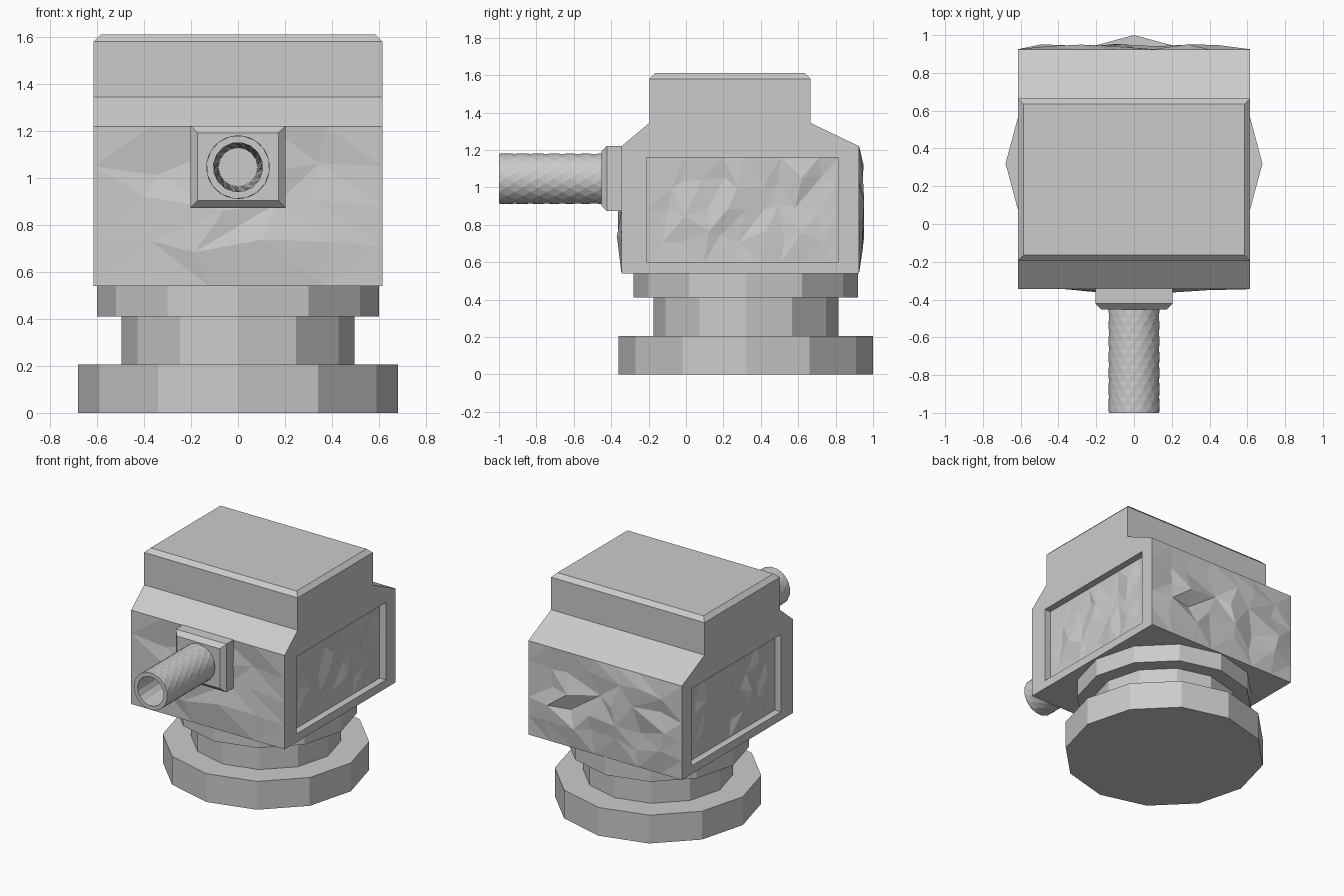
import bpy, bmesh, math, random
from mathutils import Vector

if "Cube" in bpy.data.objects:
    bpy.data.objects.remove(bpy.data.objects["Cube"])

random.seed(4)


def finish(name, bm, weld=True):
    if weld:
        bmesh.ops.remove_doubles(bm, verts=bm.verts, dist=0.0001)
    mesh = bpy.data.meshes.new(name)
    bm.to_mesh(mesh)
    bm.free()
    obj = bpy.data.objects.new(name, mesh)
    bpy.context.collection.objects.link(obj)
    return obj


def loft(bm, loops, start=True, end=True):
    """Skin a row of equal-length closed loops."""
    rings = [[bm.verts.new(p) for p in loop] for loop in loops]
    n = len(rings[0])
    for a, b in zip(rings, rings[1:]):
        for i in range(n):
            j = (i + 1) % n
            bm.faces.new((a[i], a[j], b[j], b[i]))
    if start:
        bm.faces.new(rings[0][::-1])
    if end:
        bm.faces.new(rings[-1])


def rough_panel(bm, origin, u, v, nu, nv, low, high):
    """Uneven triangulated panel with a straight border."""
    origin, u, v = Vector(origin), Vector(u), Vector(v)
    normal = u.cross(v).normalized()
    grid = []
    for j in range(nv + 1):
        row = []
        for i in range(nu + 1):
            s, t, d = i / nu, j / nv, 0
            if 0 < i < nu and 0 < j < nv:
                s += random.uniform(-0.3, 0.3) / nu
                t += random.uniform(-0.3, 0.3) / nv
                d = random.uniform(low, high)
            row.append(bm.verts.new(origin + u * s + v * t + normal * d))
        grid.append(row)
    for j in range(nv):
        for i in range(nu):
            a, b = grid[j][i], grid[j][i + 1]
            c, d = grid[j + 1][i + 1], grid[j + 1][i]
            if random.random() < 0.5:
                bm.faces.new((a, b, c))
                bm.faces.new((a, c, d))
            else:
                bm.faces.new((a, b, d))
                bm.faces.new((b, c, d))


# Stepped twelve-sided pedestal
for name, r, z0, z1 in (("base_disc", 0.68, 0, 0.205),
                        ("pedestal_neck", 0.495, 0.205, 0.41),
                        ("upper_collar", 0.6, 0.41, 0.54)):
    bm = bmesh.new()
    loft(bm, [[(r * math.cos(math.tau * i / 12),
                0.32 + r * math.sin(math.tau * i / 12), z) for i in range(12)]
              for z in (z0, z1)])
    finish(name, bm)

# Housing: sloped shoulders and raised top with a chamfer
W, F, B, Z0, Z1 = 0.615, -0.345, 0.925, 0.54, 1.22


def rect_z(x, y0, y1, z):
    return [(-x, y0, z), (x, y0, z), (x, y1, z), (-x, y1, z)]


bm = bmesh.new()
loft(bm, [rect_z(W, F, B, Z1), rect_z(W, -0.195, 0.665, 1.345),
          rect_z(W, -0.195, 0.665, 1.58), rect_z(W - 0.03, -0.165, 0.635, 1.61)],
     start=False)
bm.faces.new([bm.verts.new(p) for p in rect_z(W, F, B, Z0)[::-1]])

# Side frames with recesses
DEPTH = 0.05
for s in (1, -1):
    def rect_x(x, y0, y1, z0, z1):
        loop = [(s * x, y0, z0), (s * x, y1, z0), (s * x, y1, z1), (s * x, y0, z1)]
        return loop if s > 0 else loop[::-1]
    loft(bm, [rect_x(W, F, B, Z0, Z1), rect_x(W, -0.21, 0.815, 0.6, 1.16),
              rect_x(W - DEPTH, -0.21, 0.815, 0.6, 1.16)], False, False)
    y = -0.21 if s > 0 else 0.815
    rough_panel(bm, (s * (W - DEPTH), y, 0.6), (0, s * 1.025, 0), (0, 0, 0.56),
                10, 4, -0.015, 0.015)

# Rough front and back faces
rough_panel(bm, (-W, F, Z0), (2 * W, 0, 0), (0, 0, Z1 - Z0), 5, 4, -0.025, 0.025)
rough_panel(bm, (W, B, Z0), (-2 * W, 0, 0), (0, 0, Z1 - Z0), 7, 5, -0.015, 0.03)
finish("housing", bm)


# Square barrel mount with a chamfered front
def rect_y(x, z0, z1, y):
    return [(-x, y, z0), (x, y, z0), (x, y, z1), (-x, y, z1)]


bm = bmesh.new()
loft(bm, [rect_y(0.203, 0.873, 1.222, -0.3), rect_y(0.203, 0.873, 1.222, -0.422),
          rect_y(0.172, 0.904, 1.191, -0.453)])
finish("barrel_mount", bm)


# Hollow barrel with spiral facets
SIDES, STEPS, Y0, Y1 = 16, 13, -0.45, -1.0


def ring(r, t):
    twist = 2.6 * t
    return [(r * math.cos(math.tau * i / SIDES + twist), Y0 + (Y1 - Y0) * t,
             1.046 + r * math.sin(math.tau * i / SIDES + twist)) for i in range(SIDES)]


bm = bmesh.new()
outer = [ring(0.135, k / STEPS) for k in range(STEPS + 1)]
inner = [ring(0.083 + 0.022 * k / 6, k / 6) for k in range(6, -1, -1)]
loft(bm, outer + inner, False, False)
bmesh.ops.triangulate(bm, faces=bm.faces)
finish("barrel", bm)
